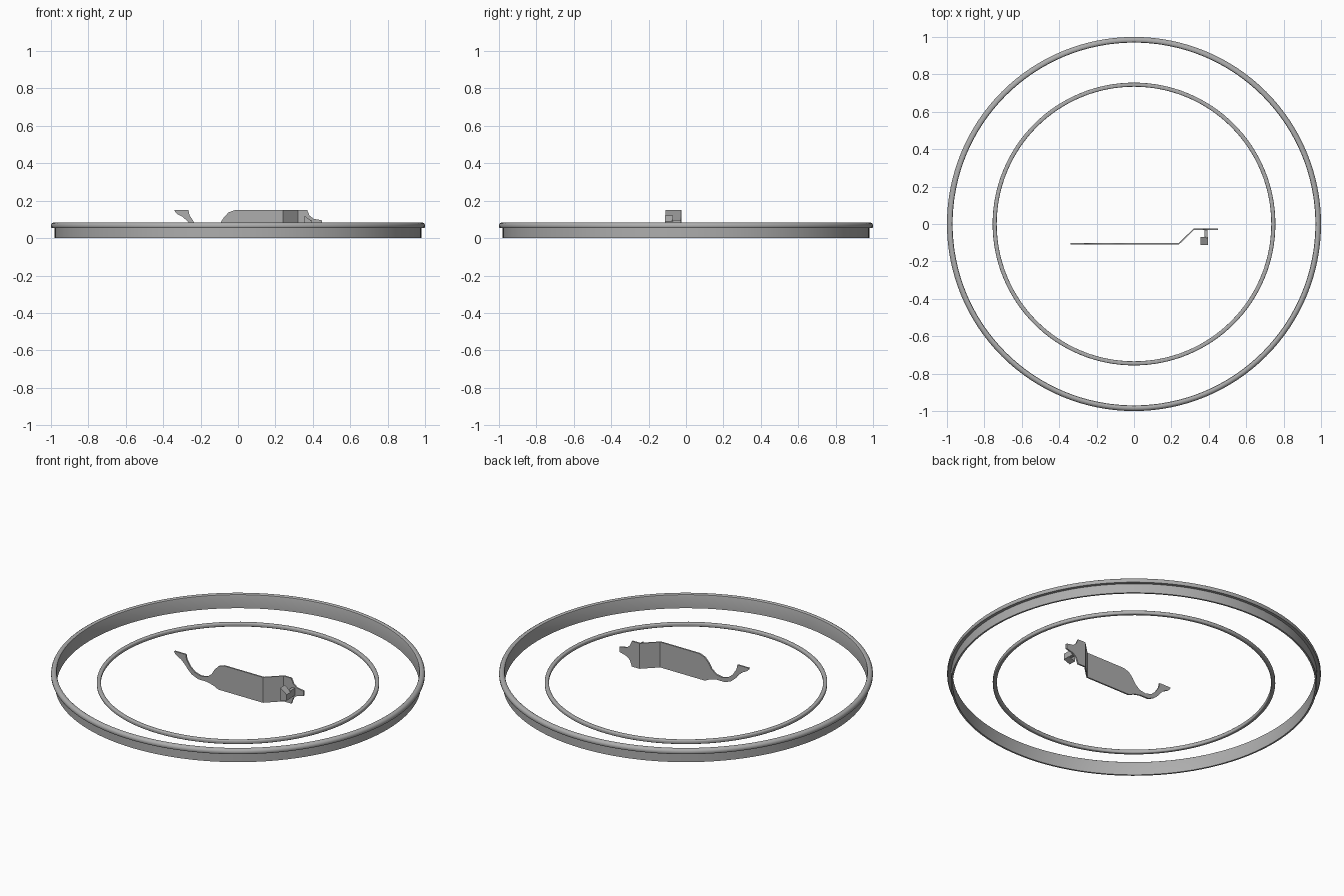
import bpy, bmesh, math

if "Cube" in bpy.data.objects:
    bpy.data.objects.remove(bpy.data.objects["Cube"])

grey = bpy.data.materials.new("metal grey")
grey.diffuse_color = (0.42, 0.42, 0.42, 1)
grey.use_nodes = True
grey.node_tree.nodes["Principled BSDF"].inputs["Base Color"].default_value = grey.diffuse_color


def finish(bm, name, angle=35):
    bmesh.ops.recalc_face_normals(bm, faces=bm.faces)
    me = bpy.data.meshes.new(name)
    bm.to_mesh(me)
    bm.free()
    me.materials.append(grey)
    ob = bpy.data.objects.new(name, me)
    bpy.context.collection.objects.link(ob)
    bpy.ops.object.select_all(action='DESELECT')
    ob.select_set(True)
    bpy.context.view_layer.objects.active = ob
    bpy.ops.object.shade_smooth_by_angle(angle=math.radians(angle))
    return ob


def lathe(name, profile, steps=128):
    """Spin a closed (radius, z) profile around z."""
    bm = bmesh.new()
    rows = []
    for i in range(steps):
        a = 2 * math.pi * i / steps
        rows.append([bm.verts.new((r * math.cos(a), r * math.sin(a), z)) for r, z in profile])
    n = len(profile)
    for i in range(steps):
        p, q = rows[i], rows[(i + 1) % steps]
        for j in range(n):
            k = (j + 1) % n
            bm.faces.new((p[j], q[j], q[k], p[k]))
    return finish(bm, name)


def plate(name, outline, y0, y1, cuts=(), shift=None):
    """Extrude an (x, z) outline from y0 to y1, optionally bent along x."""
    bm = bmesh.new()
    face = bm.faces.new([bm.verts.new((x, y0, z)) for x, z in outline])
    for x in cuts:
        bmesh.ops.bisect_plane(bm, geom=bm.verts[:] + bm.edges[:] + bm.faces[:],
                               plane_co=(x, 0, 0), plane_no=(1, 0, 0))
    ext = bmesh.ops.extrude_face_region(bm, geom=bm.faces[:], use_keep_orig=True)
    new = [g for g in ext["geom"] if isinstance(g, bmesh.types.BMVert)]
    bmesh.ops.translate(bm, verts=new, vec=(0, y1 - y0, 0))
    if shift:
        for v in bm.verts:
            v.co.y += shift(v.co.x)
    return finish(bm, name, 30)


# Outer rim: thin wall with a rounded overhanging lip
lathe("outer_rim", [(0.970, 0.0), (0.980, 0.0), (0.980, 0.055), (0.997, 0.055),
                    (1.0, 0.060), (1.0, 0.070), (0.996, 0.078), (0.988, 0.083),
                    (0.978, 0.083), (0.972, 0.079), (0.970, 0.073)])

# Inner ring: slim rounded band
cr, cz, h, b = 0.745, 0.011, 0.011, 0.006
ring = []
for sx, sz, start in ((1, 1, 0), (-1, 1, 90), (-1, -1, 180), (1, -1, 270)):
    for t in (0, 30, 60, 90):
        a = math.radians(start + t)
        ring.append((cr + sx * (h - b) + b * math.cos(a), cz + sz * (h - b) + b * math.sin(a)))
lathe("inner_ring", ring)

# Handle: flat strip with a curled hook on the left and a stepped tab on the right
upper = [(-0.34, 0.15), (-0.265, 0.15), (-0.259, 0.122), (-0.235, 0.085), (-0.205, 0.060),
         (-0.165, 0.049), (-0.125, 0.056), (-0.095, 0.080), (-0.075, 0.112),
         (-0.050, 0.138), (-0.015, 0.15), (0.37, 0.15), (0.383, 0.120),
         (0.405, 0.103), (0.45, 0.095)]
lower = [(0.45, 0.065), (0.405, 0.053), (0.383, 0.035), (0.37, 0.0), (-0.052, 0.0),
         (-0.085, 0.016), (-0.13, 0.026), (-0.185, 0.026), (-0.225, 0.043), (-0.25, 0.065),
         (-0.27, 0.09), (-0.295, 0.113), (-0.325, 0.128), (-0.337, 0.14)]
plate("handle", upper + lower, -0.110, -0.101, (0.24, 0.32),
      lambda x: 0.078 * min(1, max(0, (x - 0.24) / 0.08)))

# Catch: short stem with a slanted foot
plate("catch_stem", [(0.377, 0.055), (0.394, 0.055), (0.394, 0.098), (0.377, 0.098)],
      -0.075, -0.03)
plate("catch_foot", [(0.355, 0.12), (0.396, 0.09), (0.396, 0.055), (0.355, 0.04)],
      -0.112, -0.07)
